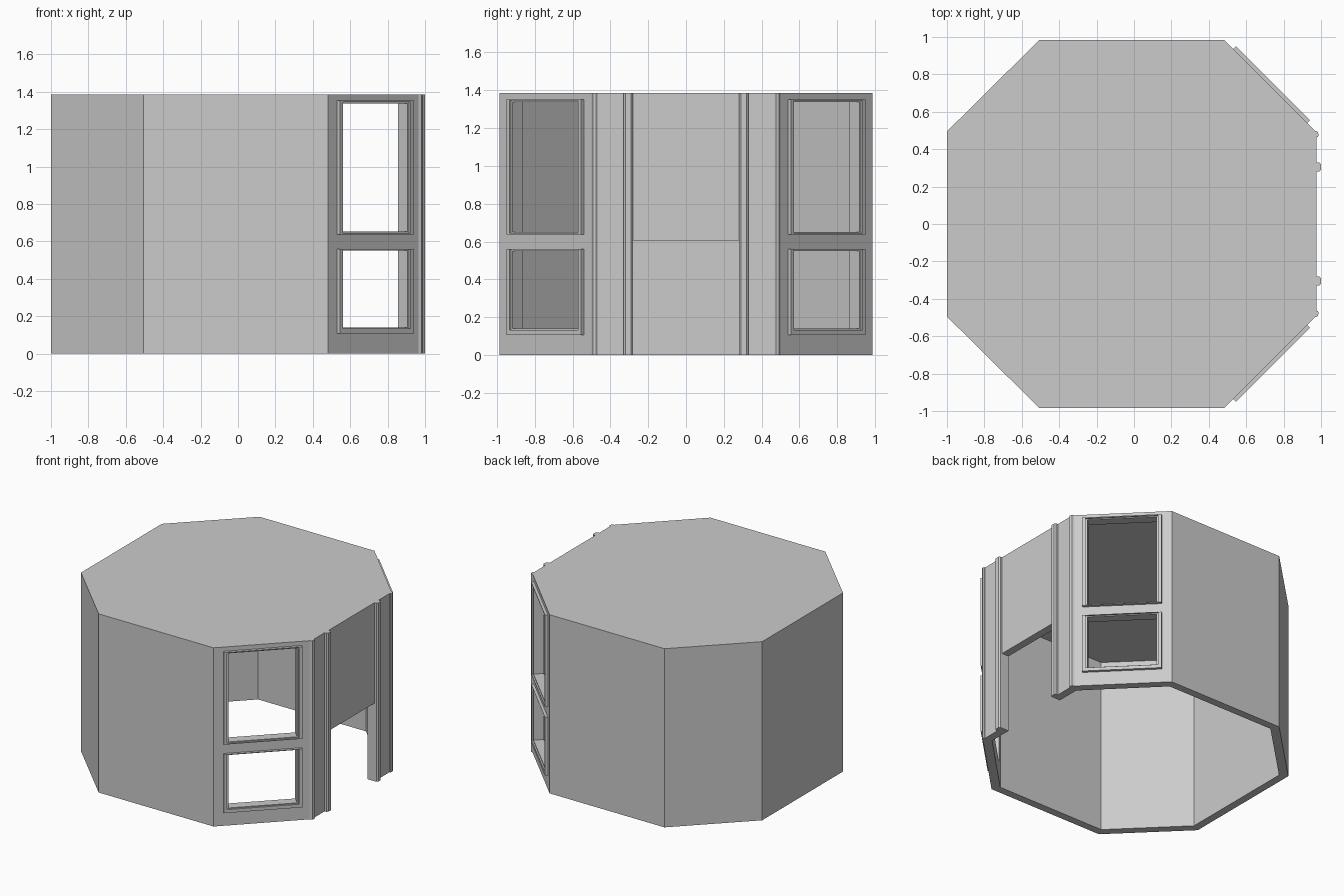
import bpy, bmesh
from math import pi
from mathutils import Matrix, Vector

if "Cube" in bpy.data.objects:
    bpy.data.objects.remove(bpy.data.objects["Cube"])

H, T = 1.385, 0.06          # height, wall thickness
CX = -0.0125                # octagon centre


def prism(name, pts, z0, z1):
    """Extrude a plan outline from z0 to z1."""
    bm = bmesh.new()
    face = bm.faces.new([bm.verts.new((x, y, z0)) for x, y in pts])
    ext = bmesh.ops.extrude_face_region(bm, geom=[face])
    up = [v for v in ext["geom"] if isinstance(v, bmesh.types.BMVert)]
    bmesh.ops.translate(bm, verts=up, vec=(0, 0, z1 - z0))
    bmesh.ops.recalc_face_normals(bm, faces=bm.faces)
    me = bpy.data.meshes.new(name)
    bm.to_mesh(me)
    bm.free()
    ob = bpy.data.objects.new(name, me)
    bpy.context.collection.objects.link(ob)
    return ob


def rect(x0, x1, y0, y1):
    return [(x0, y0), (x1, y0), (x1, y1), (x0, y1)]


def cut(target, cutters):
    for c in cutters:
        m = target.modifiers.new("cut", "BOOLEAN")
        m.operation, m.solver, m.object = "DIFFERENCE", "EXACT", c
    dg = bpy.context.evaluated_depsgraph_get()
    me = bpy.data.meshes.new_from_object(target.evaluated_get(dg))
    target.modifiers.clear()
    target.data = me
    for c in cutters:
        bpy.data.objects.remove(c)


def window_space(side):
    """Local +x points out of the diagonal wall, y runs along it."""
    return (Matrix.Translation((0.7275, side * 0.7375, 0))
            @ Matrix.Rotation(side * pi / 4, 4, "Z"))


# Octagonal shell, open underneath
outline = [(0.975, -0.49), (0.975, 0.49), (0.48, 0.985), (-0.505, 0.985),
           (-1, 0.495), (-1, -0.495), (-0.505, -0.985), (0.48, -0.985)]
s = 1 - T / 0.985
inner = [(CX + (x - CX) * s, y * s) for x, y in outline]
shell = prism("walls_and_roof", outline, 0, H)
cutters = [prism("room_cutter", inner, -0.2, H - 0.03),
           prism("door_cutter", rect(0.8, 1.2, -0.28, 0.28), -0.1, 0.605)]

# Window openings: (hole bottom, hole top, frame bottom, frame top)
panes = [(0.14, 0.55, 0.107, 0.56), (0.652, 1.338, 0.638, 1.352)]
for side in (-1, 1):
    for h0, h1, f0, f1 in panes:
        c = prism("window_cutter", rect(-0.2, 0.2, -0.244, 0.244), h0, h1)
        c.matrix_world = window_space(side)
        cutters.append(c)
bpy.context.view_layer.update()
cut(shell, cutters)

# Raised window frames with a recessed inner sash
for side in (-1, 1):
    for h0, h1, f0, f1 in panes:
        for name, x0, x1, w, hw, a0, a1, b0, b1 in (
                ("window_frame", -0.01, 0.021, 0.28, 0.256,
                 f0, f1, h0 - 0.007, h1 + 0.007),
                ("window_sash", -0.01, 0.01, 0.265, 0.244,
                 f0 + 0.002, f1 - 0.002, h0, h1)):
            ob = prism(name, rect(x0, x1, -w, w), a0, a1)
            cut(ob, [prism("c", rect(-0.2, 0.2, -hw, hw), b0, b1)])
            ob.matrix_world = window_space(side)

# Door posts with chamfered fronts, and slim corner strips
for side in (-1, 1):
    prism("door_post", [(0.965, side * 0.28), (0.99, side * 0.28),
                        (1.0, side * 0.29), (1.0, side * 0.32),
                        (0.99, side * 0.33), (0.965, side * 0.33)], 0, H)
    prism("corner_strip", [(0.965, side * 0.465), (0.982, side * 0.465),
                           (0.988, side * 0.475), (0.982, side * 0.493),
                           (0.965, side * 0.5)], 0, H)
